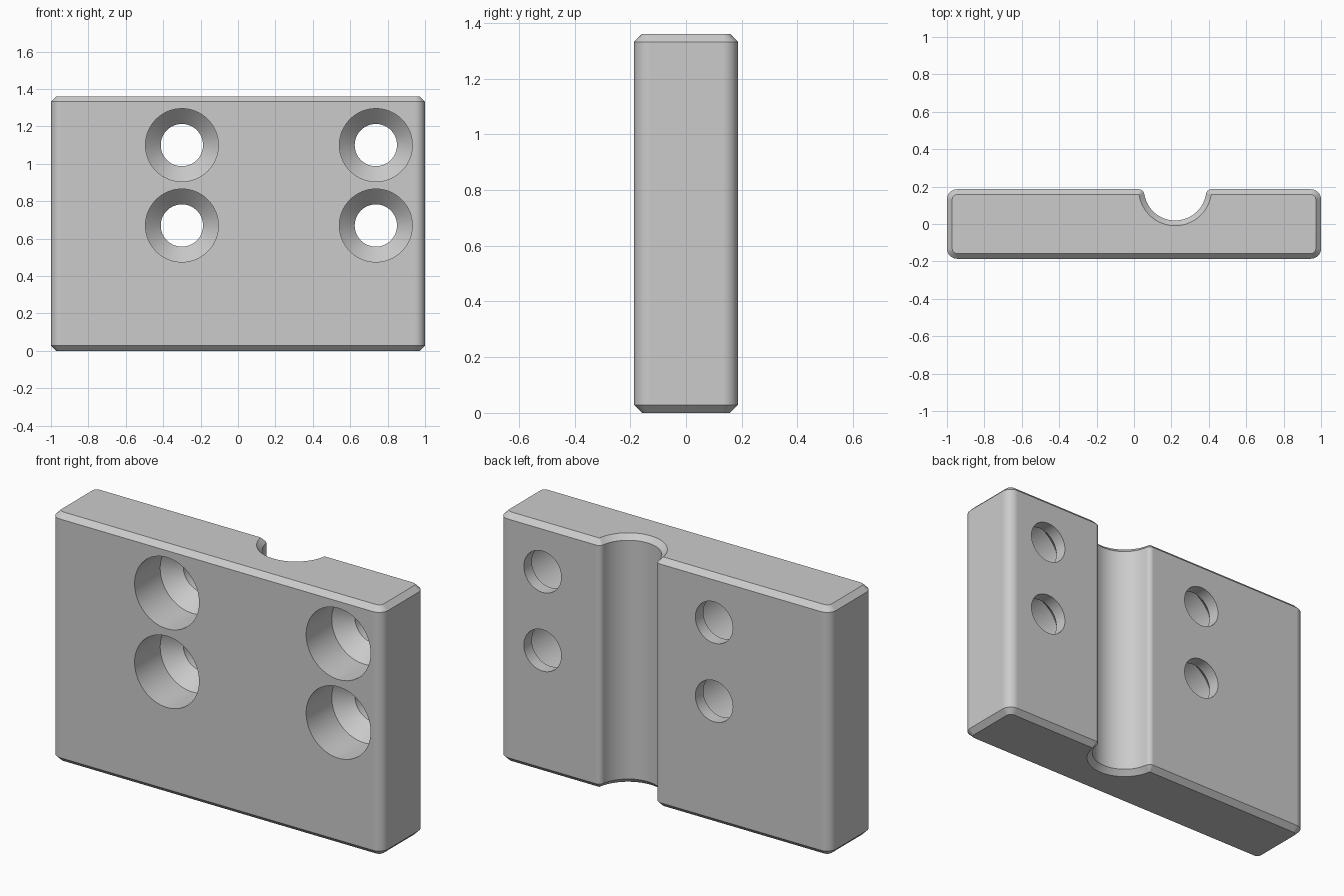
import bpy, bmesh
from math import sin, cos, radians, degrees, sqrt, atan2

if "Cube" in bpy.data.objects:
    bpy.data.objects.remove(bpy.data.objects["Cube"], do_unlink=True)

HALF_X, HALF_Y, HEIGHT = 1.0, 0.186, 1.36
CORNER, CHAMFER, LIP = 0.055, 0.028, 0.03
GROOVE_X, GROOVE_R = 0.22, 0.167

steel = bpy.data.materials.new("plain grey")
steel.use_nodes = True
GREY = (0.6, 0.6, 0.6, 1)
steel.diffuse_color = GREY
steel.node_tree.nodes["Principled BSDF"].inputs["Base Color"].default_value = GREY


def arc(cx, cy, r, start, end, n):
    angles = [radians(start + (end - start) * i / n) for i in range(n + 1)]
    return [(cx + r * cos(a), cy + r * sin(a)) for a in angles]


def outline(inset):
    """Rounded plate outline with a half-round groove at the back, clockwise."""
    cx, cy, r = HALF_X - CORNER, HALF_Y - CORNER, CORNER - inset
    reach = sqrt((GROOVE_R + LIP) ** 2 - LIP ** 2)
    tilt = degrees(atan2(LIP, reach))
    lip_y, lip_r = HALF_Y - LIP, LIP - inset
    return (arc(-cx, cy, r, 180, 90, 10)
            + arc(GROOVE_X - reach, lip_y, lip_r, 90, tilt, 8)
            + arc(GROOVE_X, HALF_Y, GROOVE_R + inset, 180 + tilt, 360 - tilt, 40)[1:-1]
            + arc(GROOVE_X + reach, lip_y, lip_r, 180 - tilt, 90, 8)
            + arc(cx, cy, r, 90, 0, 10)
            + arc(cx, -cy, r, 0, -90, 10)
            + arc(-cx, -cy, r, 270, 180, 10))


def loft(name, rings):
    """Closed solid through rings of matching points."""
    bm = bmesh.new()
    loops = [[bm.verts.new(p) for p in ring] for ring in rings]
    for a, b in zip(loops, loops[1:]):
        for i in range(len(a)):
            j = (i + 1) % len(a)
            bm.faces.new((a[i], a[j], b[j], b[i]))
    bm.faces.new(loops[0])
    bm.faces.new(loops[-1])
    bmesh.ops.recalc_face_normals(bm, faces=bm.faces)
    mesh = bpy.data.meshes.new(name)
    bm.to_mesh(mesh)
    bm.free()
    mesh.materials.append(steel)
    obj = bpy.data.objects.new(name, mesh)
    bpy.context.collection.objects.link(obj)
    return obj


# Plate with chamfered top and bottom edges
levels = [(0, CHAMFER), (CHAMFER, 0), (HEIGHT - CHAMFER, 0), (HEIGHT, CHAMFER)]
plate = loft("mounting_plate", [[(x, y, z) for x, y in outline(o)] for z, o in levels])
bpy.context.view_layer.objects.active = plate
plate.select_set(True)

# Screw holes: wide bore, conical seat, narrow through hole
HOLE_STEPS = [(-0.3, 0.195), (0.035, 0.195), (0.117, 0.113), (0.3, 0.113)]
for x in (-0.3, 0.737):
    for z in (0.67, 1.1):
        cutter = loft("screw_hole_cutter", [
            [(px, y, pz) for px, pz in arc(x, z, r, 0, 360, 64)[:-1]]
            for y, r in HOLE_STEPS])
        cutter.hide_render = True
        cut = plate.modifiers.new("screw_hole", 'BOOLEAN')
        cut.operation, cut.solver, cut.object = 'DIFFERENCE', 'EXACT', cutter
        bpy.ops.object.modifier_apply(modifier=cut.name)
        bpy.data.objects.remove(cutter, do_unlink=True)

# Smooth rounds, crisp edges, flat faces kept flat
bpy.ops.object.shade_smooth_by_angle(angle=radians(25))
weighted = plate.modifiers.new("flat_face_normals", 'WEIGHTED_NORMAL')
weighted.keep_sharp = True
